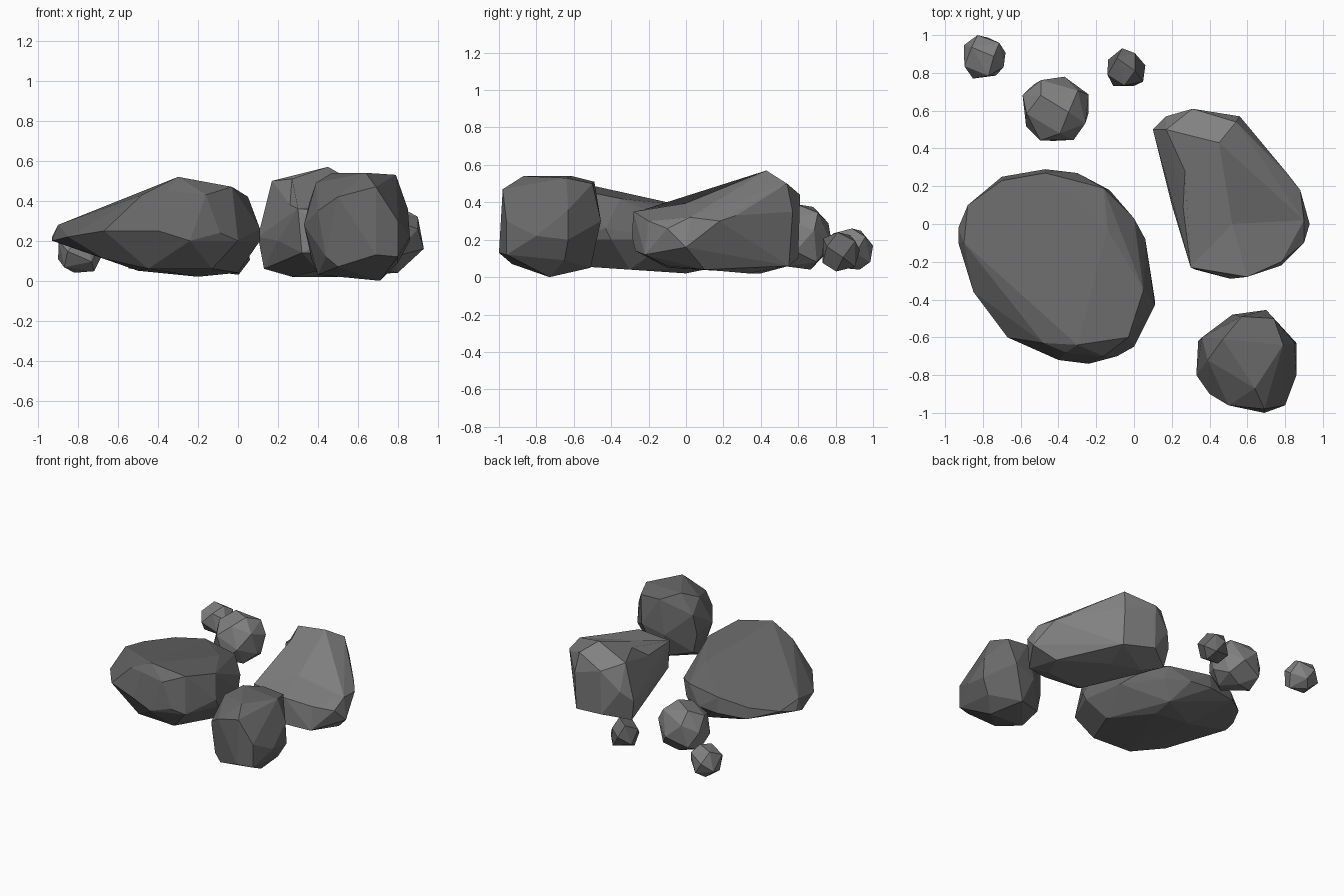
import bpy, bmesh, math, random
from mathutils import Vector

if "Cube" in bpy.data.objects:
    bpy.data.objects.remove(bpy.data.objects["Cube"])


def material(name, v):
    m = bpy.data.materials.new(name)
    m.diffuse_color = (v, v, v, 1)
    m.use_nodes = True
    m.node_tree.nodes["Principled BSDF"].inputs["Base Color"].default_value = m.diffuse_color
    return m


dark = material("dark grey stone", 0.14)
light = material("light grey stone", 0.22)


def rock(name, pts, mat, dents=()):
    """Faceted boulder: convex hull of its corners; dents lower chosen corners."""
    bm = bmesh.new()
    for p in pts:
        bm.verts.new(p)
    hull = bmesh.ops.convex_hull(bm, input=bm.verts)
    loose = {g for g in hull["geom_interior"] + hull["geom_unused"]
             if isinstance(g, bmesh.types.BMVert)}
    bmesh.ops.delete(bm, geom=list(loose), context='VERTS')
    for corner, z in dents:
        for v in bm.verts:
            if (v.co - Vector(corner)).length < 1e-4:
                v.co.z = z
    # merge nearly flat neighbours into broad facets
    bmesh.ops.dissolve_limit(bm, angle_limit=math.radians(6),
                             verts=bm.verts, edges=bm.edges)
    bmesh.ops.recalc_face_normals(bm, faces=bm.faces)
    me = bpy.data.meshes.new(name)
    bm.to_mesh(me)
    bm.free()
    me.materials.append(mat)
    ob = bpy.data.objects.new(name, me)
    bpy.context.collection.objects.link(ob)


def pebble(name, lo, hi, n, seed, mat):
    """Small blocky stone: jittered, squared-off spiral sphere fitted to a box."""
    rnd = random.Random(seed)
    pts = []
    for i in range(n):
        z = 1 - (2 * i + 1) / n
        a = i * 2.39996 + rnd.uniform(-.2, .2)
        r = math.sqrt(1 - z * z)
        p = Vector((r * math.cos(a), r * math.sin(a), z)) * rnd.uniform(.95, 1.05)
        pts.append([math.copysign(abs(c) ** .85, c) for c in p])
    mn = [min(p[k] for p in pts) for k in range(3)]
    mx = [max(p[k] for p in pts) for k in range(3)]
    rock(name, [[lo[k] + (p[k] - mn[k]) / (mx[k] - mn[k]) * (hi[k] - lo[k])
                 for k in range(3)] for p in pts], mat)


# wide flat slab boulder, steep at the front, sloping down to the back
rock("slab_boulder", [
    (-.48, -.63, .43), (-.3, -.64, .52), (-.36, -.68, .45), (-.16, -.7, .43),
    (-.03, -.6, .47), (.05, -.35, .42), (-.14, -.03, .385), (-.16, .19, .31),
    (-.47, .27, .315), (-.7, .23, .28), (-.88, .1, .25), (-.9, -.1, .28),
    (-.93, -.02, .22), (-.93, -.1, .2), (-.85, -.36, .22), (-.67, -.6, .25),
    (-.4, -.72, .25), (-.24, -.74, .2), (-.09, -.7, .24), (0, -.65, .2),
    (.11, -.4, .2), (.11, -.43, .26), (.06, -.08, .2), (0, .03, .25), (-.13, .18, .2),
    (-.3, .27, .2), (-.47, .29, .2), (-.7, .25, .2),
    (-.67, -.45, .11), (-.5, 0, .05), (-.2, 0, .02), (0, -.3, .04),
    (-.45, -.58, .06), (-.13, -.6, .06), (-.2, .15, .05)], dark)

# long boulder rising toward the back, dipped along the top
rock("long_boulder", [
    (.1, .5, .22), (.13, .48, .06), (.17, .5, .5), (.17, .57, .3), (.31, .61, .44),
    (.31, .6, .1), (.56, .57, .35), (.54, .54, .5), (.56, .55, .06), (.45, .43, .57),
    (.27, .28, .51), (.2, .1, .2), (.81, .27, .33), (.88, .18, .3), (.93, 0, .16),
    (.9, .02, .32), (.78, -.22, .12), (.9, -.1, .26), (.78, -.2, .3), (.6, -.28, .35),
    (.6, -.27, .14), (.51, -.29, .22), (.3, -.23, .36), (.32, -.24, .14),
    (.27, .4, .02), (.5, .33, .02), (.8, .1, .04), (.4, -.1, .05), (.7, -.1, .06),
    (.52, 0, .49), (.26, .09, .48)],
    light, [((.52, 0, .49), .395), ((.26, .09, .48), .38)])

# blocky boulder at front right
rock("block_boulder", [
    (.47, -.61, .54), (.79, -.64, .53), (.64, -.87, .54), (.39, -.72, .49),
    (.57, -.49, .51), (.74, -.5, .5), (.36, -.6, .4), (.34, -.62, .25),
    (.33, -.8, .28), (.4, -.9, .35), (.5, -.96, .42), (.69, -.98, .47),
    (.69, -1, .13), (.8, -.96, .12), (.8, -.96, .3), (.86, -.8, .22), (.85, -.63, .36),
    (.86, -.63, .2), (.7, -.455, .3), (.52, -.48, .25), (.71, -.73, 0),
    (.4, -.75, .03), (.6, -.51, .05), (.5, -.93, .07), (.8, -.65, .09),
    (.37, -.62, .1), (.44, -.91, .12)], dark)

# small stones at the back
pebble("round_stone", (-.59, .44, .04), (-.24, .78, .39), 20, 3, light)
pebble("corner_pebble", (-.9, .77, .04), (-.68, 1, .26), 15, 5, light)
pebble("back_pebble", (-.14, .73, .03), (.06, .93, .24), 14, 8, dark)
